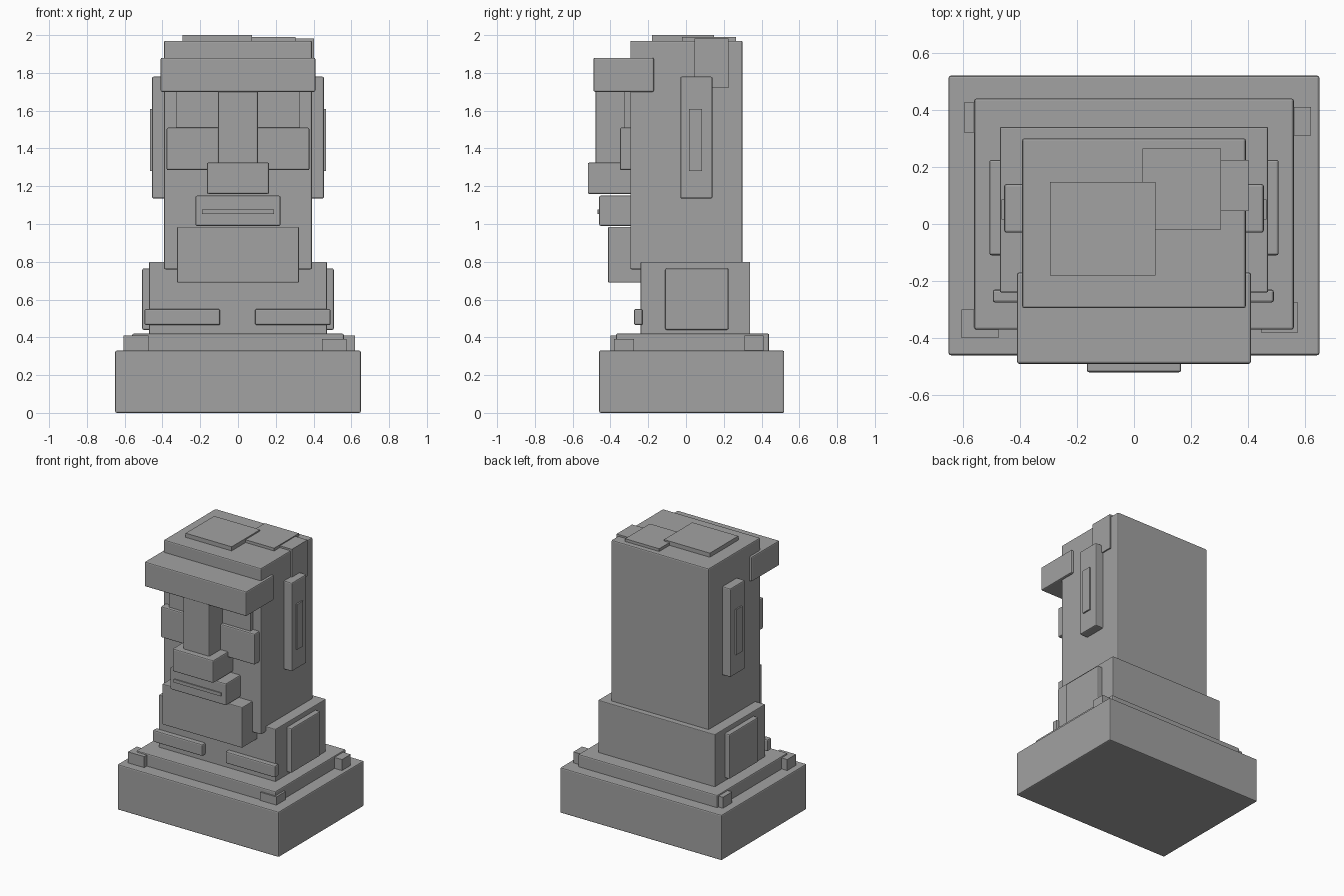
import bpy

stone = bpy.data.materials.new("grey stone")
stone.diffuse_color = (0.36, 0.36, 0.36, 1)


def block(name, x, y, z, bevel=0.008):
    """Box spanning the x, y and z ranges, with softly worn edges if bevel > 0."""
    bpy.ops.mesh.primitive_cube_add(size=1)
    ob = bpy.context.object
    ob.name = name
    ob.location = [(a + b) / 2 for a, b in (x, y, z)]
    ob.scale = [b - a for a, b in (x, y, z)]
    bpy.ops.object.transform_apply(location=True, scale=True)
    ob.data.materials.append(stone)
    if bevel:
        mod = ob.modifiers.new("worn edges", 'BEVEL')
        mod.width = bevel
        mod.segments = 2
    return ob


def pair(name, x, y, z, bevel=0.008):
    """Matching blocks on the right and left sides."""
    block(name + "_right", x, y, z, bevel)
    block(name + "_left", (-x[1], -x[0]), y, z, bevel)


# Pedestal and shoulders
block("base", (-0.65, 0.65), (-0.46, 0.52), (0, 0.33))
block("step", (-0.56, 0.56), (-0.37, 0.44), (0.32, 0.42))
block("shoulders", (-0.47, 0.47), (-0.24, 0.34), (0.41, 0.80), 0.005)
pair("arm", (0.46, 0.507), (-0.11, 0.225), (0.44, 0.765))
block("hand_right", (0.09, 0.49), (-0.275, -0.23), (0.465, 0.55))
block("hand_left", (-0.495, -0.095), (-0.275, -0.23), (0.465, 0.55))

# Head and face
block("head", (-0.392, 0.392), (-0.295, 0.30), (0.76, 1.97))
block("brow", (-0.41, 0.41), (-0.49, -0.17), (1.70, 1.88))
block("nose_bridge", (-0.105, 0.105), (-0.48, -0.28), (1.31, 1.71))
block("nose_tip", (-0.165, 0.165), (-0.52, -0.28), (1.16, 1.325))
pair("eye", (0.10, 0.378), (-0.35, -0.28), (1.285, 1.51))
pair("eye_socket", (0.10, 0.328), (-0.327, -0.28), (1.48, 1.71), 0)
block("mouth", (-0.225, 0.225), (-0.46, -0.28), (0.99, 1.15))
block("lip_line", (-0.19, 0.19), (-0.468, -0.45), (1.052, 1.076), 0)
block("chin", (-0.322, 0.322), (-0.412, -0.23), (0.69, 0.985), 0.005)

# Ears
pair("ear", (0.38, 0.455), (-0.03, 0.14), (1.135, 1.78))
pair("inner_ear", (0.44, 0.465), (0.015, 0.085), (1.28, 1.61), 0)

# Worn slabs on the crown
block("crown_slab_large", (-0.295, 0.075), (-0.18, 0.147), (1.95, 2.0), 0)
block("crown_slab_small", (0.03, 0.305), (-0.02, 0.265), (1.95, 1.99), 0)
block("crown_chip", (0.30, 0.402), (0.045, 0.225), (1.72, 1.983), 0)

# Loose stones around the step
block("rubble_front_left", (-0.605, -0.475), (-0.40, -0.30), (0.32, 0.41), 0)
block("rubble_front_right", (0.445, 0.575), (-0.38, -0.275), (0.32, 0.39), 0)
block("rubble_back_right", (0.54, 0.62), (0.31, 0.41), (0.32, 0.41), 0)
block("rubble_back_left", (-0.595, -0.50), (0.32, 0.425), (0.32, 0.41), 0)
